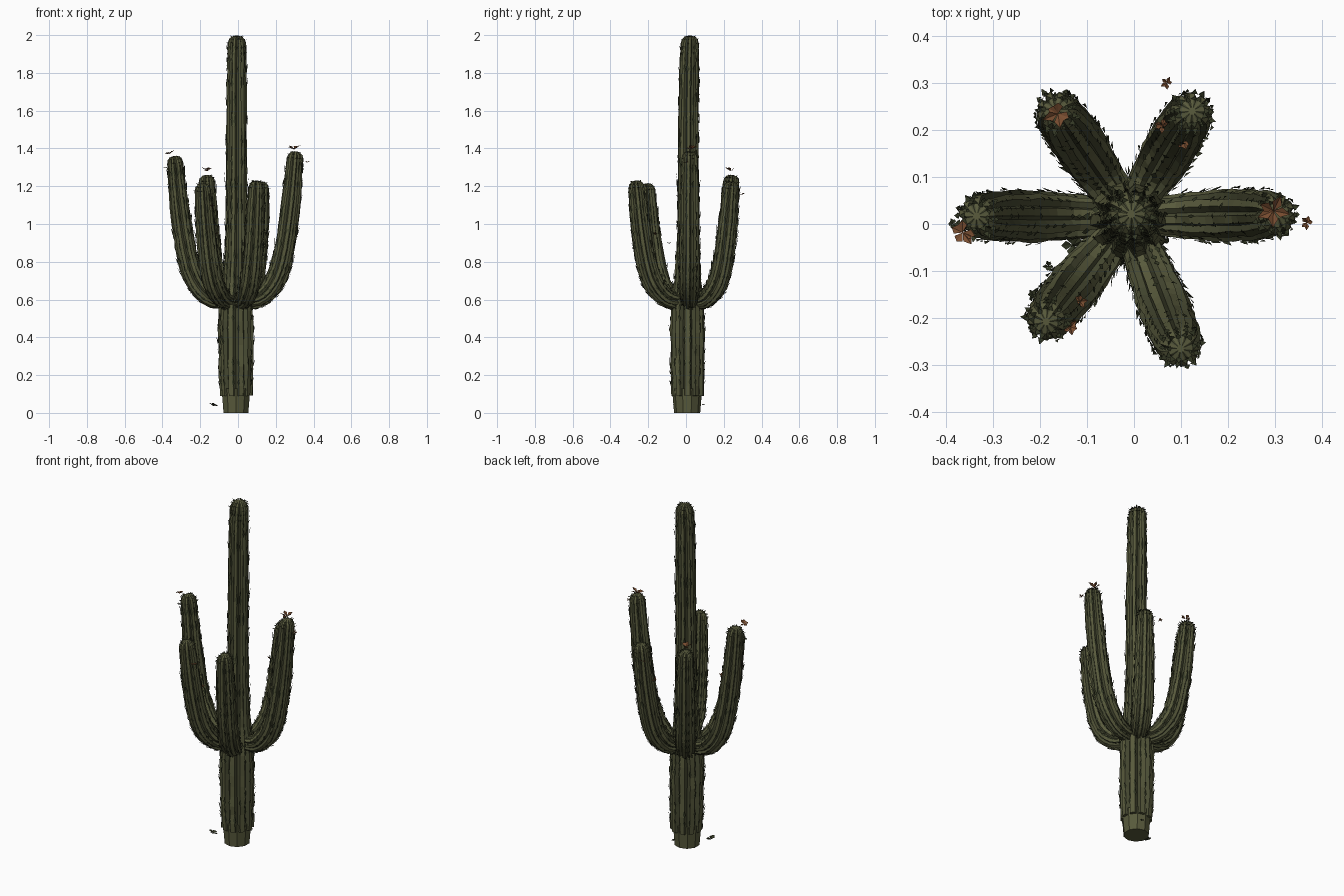
import bpy, bmesh, math, random
from mathutils import Vector

if "Cube" in bpy.data.objects:
    bpy.data.objects.remove(bpy.data.objects["Cube"])

random.seed(7)


def material(name, rgb):
    m = bpy.data.materials.new(name)
    m.diffuse_color = (*rgb, 1)
    m.use_nodes = True
    m.node_tree.nodes["Principled BSDF"].inputs["Base Color"].default_value = m.diffuse_color
    return m


OLIVE = material("olive rib", (0.098, 0.102, 0.045))
GROOVE = material("groove green", (0.066, 0.071, 0.033))
DARK = material("dark spine green", (0.034, 0.040, 0.018))
BROWN = material("dry flower brown", (0.19, 0.075, 0.03))
MATS = [OLIVE, GROOVE, DARK, BROWN]


def finish(bm, name):
    me = bpy.data.meshes.new(name)
    bm.to_mesh(me)
    bm.free()
    for m in MATS:
        me.materials.append(m)
    ob = bpy.data.objects.new(name, me)
    bpy.context.collection.objects.link(ob)
    return ob


def smooth_path(pts, steps):
    """Catmull-Rom through tuples (x, y, z, radius)."""
    P = [Vector(p) for p in pts]
    P = [2 * P[0] - P[1]] + P + [2 * P[-1] - P[-2]]
    out = []
    for i in range(1, len(P) - 2):
        a, b, c, d = P[i - 1:i + 3]
        for k in range(steps):
            t = k / steps
            out.append(0.5 * (2 * b + (c - a) * t + (2 * a - 5 * b + 4 * c - d) * t * t
                              + (3 * b - a - 3 * c + d) * t ** 3))
    return out + [P[-2]]


def ribbed_stem(name, rings, side, ribs=9, depth=0.78):
    """Ribbed tube along rings, closed by a dome, with dark slivers on the ribs."""
    bm = bmesh.new()
    side = Vector(side)
    centres = [Vector(r[:3]) for r in rings]
    radii = [r[3] for r in rings]
    n = len(rings)
    # rounded tip
    up = (centres[-1] - centres[-2]).normalized()
    tip, r0 = centres[-1], radii[-1]
    for dz, s in ((0.45, 0.88), (0.75, 0.6), (0.88, 0.2)):
        centres.append(tip + up * r0 * dz)
        radii.append(r0 * s)
    loops, ridge = [], []
    for i, c in enumerate(centres):
        t = (centres[min(i + 1, len(centres) - 1)] - centres[max(i - 1, 0)]).normalized()
        nrm = side.cross(t).normalized()
        loop = []
        for k in range(ribs):
            for f, s in ((0, depth), (0.27, 1.0), (0.73, 1.0)):
                a = 2 * math.pi * (k + f) / ribs
                r = radii[i] * s * random.uniform(0.96, 1.05)
                loop.append(bm.verts.new(c + (side * math.cos(a) + nrm * math.sin(a)) * r))
        loops.append(loop)
    m = ribs * 3
    for i in range(len(loops) - 1):
        for j in range(m):
            f = bm.faces.new((loops[i][j], loops[i][(j + 1) % m],
                              loops[i + 1][(j + 1) % m], loops[i + 1][j]))
            f.material_index = 0 if j % 3 == 1 else 1
    bm.faces.new(loops[-1])
    bm.faces.new(loops[0][::-1])
    bmesh.ops.recalc_face_normals(bm, faces=bm.faces[:])
    # spine slivers lying along the rib edges
    for i in range(1, n - 1):
        for j in range(m):
            if j % 3 == 0 or random.random() > 0.5:
                continue
            a, b = loops[i][j].co, loops[i + 1][j].co
            out = (a - centres[i]).normalized()
            wide = out.cross(b - a).normalized() * random.uniform(0.004, 0.008)
            p = [a + out * 0.002, a.lerp(b, 0.4) + wide + out * 0.003,
                 a.lerp(b, random.uniform(0.6, 1)) + out * random.uniform(0.004, 0.010),
                 a.lerp(b, 0.3) - wide + out * 0.001]
            f = bm.faces.new([bm.verts.new(q) for q in p])
            f.material_index = 2
    # crown of short spines round the tip
    for i in (n - 1, n, n + 1):
        for j in range(1, m, 2):
            a = loops[i][j].co
            out = ((a - centres[i]).normalized() + up * random.uniform(0, 0.8)).normalized()
            wide = out.cross(up).normalized() * 0.007
            p = [a - wide, a + wide, a + out * random.uniform(0.006, 0.016)]
            f = bm.faces.new([bm.verts.new(q) for q in p])
            f.material_index = 2
    return finish(bm, name)


# trunk: tapering ribbed column
trunk = [(-0.01, 0.008, 0.09, 0.086), (-0.012, 0.008, 0.3, 0.091), (-0.012, 0.008, 0.54, 0.089),
         (-0.01, 0.01, 0.7, 0.072), (-0.008, 0.01, 0.95, 0.058), (-0.007, 0.012, 1.4, 0.055),
         (-0.007, 0.016, 1.8, 0.052), (-0.006, 0.02, 1.955, 0.048)]
ribbed_stem("trunk", smooth_path(trunk, 4), (0, -1, 0), ribs=10)

# plain round foot
bm = bmesh.new()
bmesh.ops.create_cone(bm, cap_ends=True, segments=10, radius1=0.069, radius2=0.08, depth=0.13)
bmesh.ops.translate(bm, verts=bm.verts[:], vec=(-0.011, 0.006, 0.065))
for f in bm.faces:
    f.material_index = 0
finish(bm, "trunk_foot")

# six upturned arms: name, tip x, tip y, top z
ARMS = [("right_arm", 0.302, 0.02, 1.385), ("left_arm", -0.332, 0.017, 1.36),
        ("back_left_arm", -0.165, 0.24, 1.26), ("back_right_arm", 0.122, 0.238, 1.225),
        ("front_left_arm", -0.185, -0.205, 1.215), ("front_right_arm", 0.098, -0.262, 1.23)]
# fraction outward, fraction upward, radius
BEND = [(0.02, 0.03, 0.03), (0.2, 0.005, 0.042), (0.45, 0.035, 0.05), (0.68, 0.16, 0.056),
        (0.82, 0.36, 0.054), (0.93, 0.68, 0.051), (1.0, 1.0, 0.043)]
for name, tx, ty, top in ARMS:
    bx, by, bz, tz = -0.01, 0.015, 0.59, top - 0.038
    pts = [(bx + (tx - bx) * o, by + (ty - by) * o, bz + (tz - bz) * u, r) for o, u, r in BEND]
    d = Vector((tx - bx, ty - by, 0)).normalized()
    ribbed_stem(name, smooth_path(pts, 3), (-d.y, d.x, 0))


def tuft(name, pos, size, mat, petals=6):
    """Crumpled star of folded pointed petals."""
    bm = bmesh.new()
    c = Vector(pos)
    for k in range(petals):
        a = 2 * math.pi * (k + random.uniform(-0.3, 0.3)) / petals
        d = Vector((math.cos(a), math.sin(a), random.uniform(-0.35, 0.5)))
        w = Vector((-math.sin(a), math.cos(a), random.uniform(-0.4, 0.4))) * size * 0.32
        tip = c + d * size * random.uniform(0.7, 1.1)
        mid = c + d * size * 0.5
        v = [bm.verts.new(q) for q in (c - Vector((0, 0, size * 0.3)), mid + w, tip, mid - w)]
        for tri in ((0, 1, 2), (0, 2, 3)):
            bm.faces.new([v[q] for q in tri]).material_index = mat
    finish(bm, name)


# dried flowers (brown) and loose spine tufts (dark)
FLOWERS = [(0.297, 0.028, 1.405, 0.034), (-0.365, -0.018, 1.38, 0.032), (-0.162, 0.235, 1.29, 0.032),
           (0.06, 0.21, 1.02, 0.018), (0.105, 0.175, 0.96, 0.02), (0.07, 0.3, 1.16, 0.014),
           (0.368, 0.003, 1.33, 0.016), (-0.115, -0.165, 0.95, 0.017), (-0.135, -0.22, 1.1, 0.018)]
for i, (x, y, z, s) in enumerate(FLOWERS):
    tuft(f"dry_flower_{i + 1}", (x, y, z), s, 3, 5)
TUFTS = [(-0.13, -0.045, 0.045, 0.03), (0.02, 0.092, 0.045, 0.012), (-0.182, -0.09, 0.9, 0.013),
         (-0.385, 0.0, 1.3, 0.014), (-0.215, -0.15, 0.85, 0.013)]
for i, (x, y, z, s) in enumerate(TUFTS):
    tuft(f"spine_tuft_{i + 1}", (x, y, z), s, 2)
